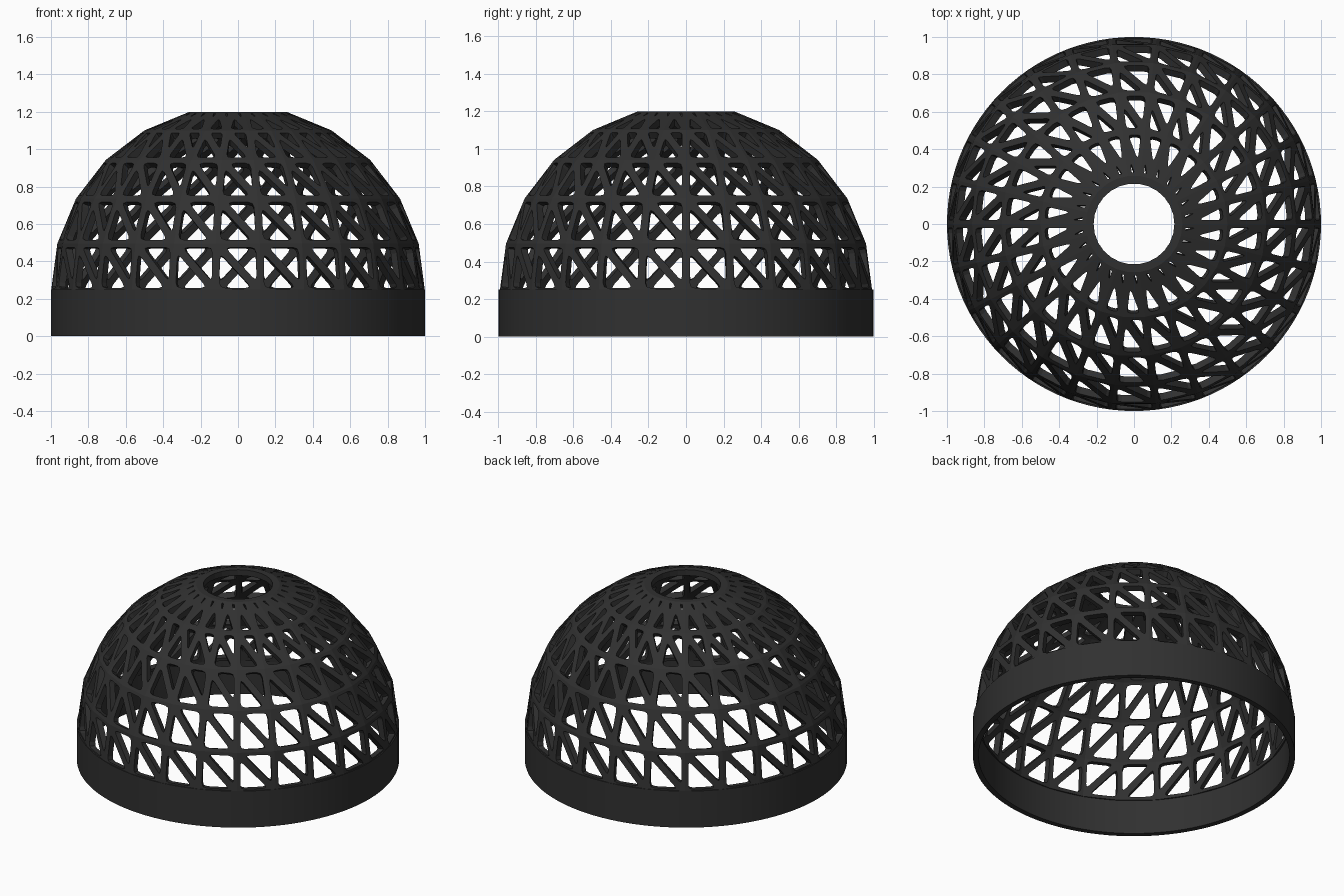
import bpy, bmesh, math
from mathutils import Vector

if "Cube" in bpy.data.objects:
    bpy.data.objects.remove(bpy.data.objects["Cube"])

N = 26          # sides of the dome
Z0 = 0.238      # height of the dome centre
INSET = 0.021   # half width of a strut
DEPTH = 0.04    # strut thickness

mat = bpy.data.materials.new("dark_grey")
mat.diffuse_color = (0.03, 0.03, 0.03, 1)
mat.use_nodes = True
mat.node_tree.nodes["Principled BSDF"].inputs["Base Color"].default_value = mat.diffuse_color


def add_object(name, bm):
    me = bpy.data.meshes.new(name)
    bm.to_mesh(me)
    bm.free()
    ob = bpy.data.objects.new(name, me)
    bpy.context.collection.objects.link(ob)
    me.materials.append(mat)
    return ob


def ring(bm, r, z, n):
    return [bm.verts.new((r * math.cos(2 * math.pi * i / n),
                          r * math.sin(2 * math.pi * i / n), z)) for i in range(n)]


def holed_triangle(bm, tri):
    """Triangle with a round-cornered triangular hole."""
    co = [v.co for v in tri]
    s = [(co[1] - co[2]).length, (co[2] - co[0]).length, (co[0] - co[1]).length]
    centre = sum((c * w for c, w in zip(co, s)), Vector()) / sum(s)
    inradius = (co[1] - co[0]).cross(co[2] - co[0]).length / sum(s)
    p = [centre + (c - centre) * max(0.12, 1 - INSET / inradius) for c in co]
    corners = []
    for i in range(3):
        dp, dn = p[i - 1] - p[i], p[(i + 1) % 3] - p[i]
        d = min(0.03, 0.3 * min(dp.length, dn.length))
        a, b = p[i] + dp.normalized() * d, p[i] + dn.normalized() * d
        corners.append([bm.verts.new(q) for q in (a, (a + b + 2 * p[i]) / 4, b)])
    for i in range(3):
        j = (i + 1) % 3
        a, m, b = corners[i]
        bm.faces.new((tri[i], m, a))
        bm.faces.new((tri[i], b, m))
        bm.faces.new((tri[i], tri[j], corners[j][0], b))


# Lattice dome with flat ring around the top opening
bm = bmesh.new()
rings = [ring(bm, math.cos(math.radians(15 * k)),
              Z0 + math.sin(math.radians(15 * k)) * 0.996, N) for k in range(6)]
for lo, hi in zip(rings, rings[1:]):
    for i in range(N):
        j = (i + 1) % N
        holed_triangle(bm, (lo[i], lo[j], hi[i]))
        holed_triangle(bm, (lo[j], hi[j], hi[i]))
top = rings[-1]
inner = ring(bm, 0.216, top[0].co.z, N)
for i in range(N):
    j = (i + 1) % N
    bm.faces.new((top[i], top[j], inner[j], inner[i]))
bm.normal_update()
dome = add_object("lattice_dome", bm)
sol = dome.modifiers.new("thickness", 'SOLIDIFY')
sol.thickness = DEPTH
sol.offset = -1
sol.use_even_offset = True

# Solid base band
bm = bmesh.new()
M = 104
loops = [ring(bm, r, z, M) for r, z in ((1, 0), (1, 0.25), (0.965, 0.25), (0.965, 0))]
for k in range(4):
    a, b = loops[k], loops[(k + 1) % 4]
    for i in range(M):
        j = (i + 1) % M
        bm.faces.new((a[i], a[j], b[j], b[i]))
bm.normal_update()
band = add_object("base_band", bm)
bpy.context.view_layer.objects.active = band
band.select_set(True)
bpy.ops.object.shade_smooth_by_angle(angle=math.radians(30))
